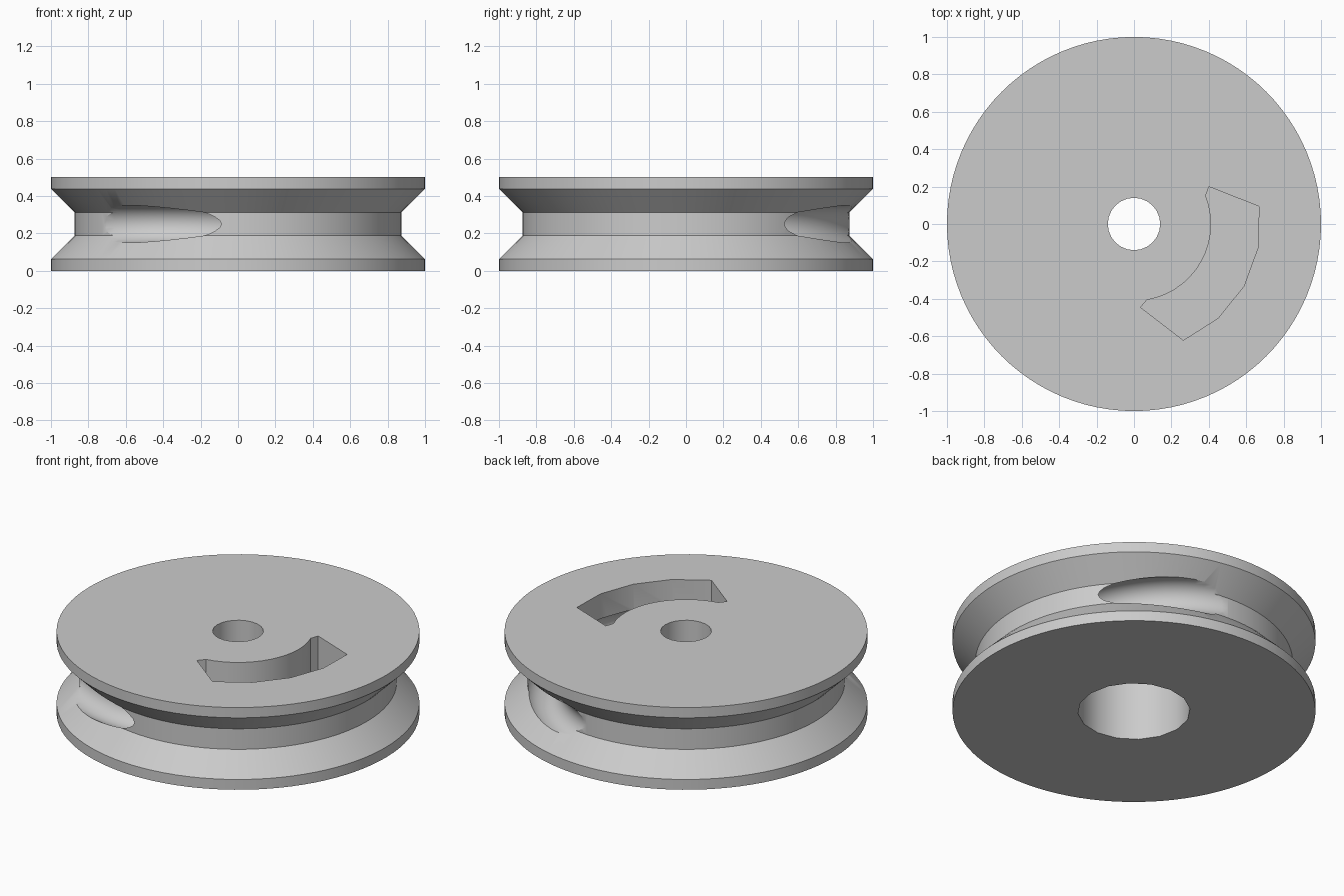
import bpy, bmesh, math
from mathutils import Vector

cube = bpy.data.objects.get("Cube")
if cube:
    bpy.data.objects.remove(cube, do_unlink=True)

# Single grey material
grey = bpy.data.materials.new("light_grey")
grey.use_nodes = True
COLOUR = (0.6, 0.6, 0.6, 1)
grey.diffuse_color = COLOUR
grey.node_tree.nodes["Principled BSDF"].inputs["Base Color"].default_value = COLOUR


def polar(radius, degrees):
    a = math.radians(degrees)
    return radius * math.cos(a), radius * math.sin(a)


def make_object(name, bm):
    bmesh.ops.recalc_face_normals(bm, faces=bm.faces)
    mesh = bpy.data.meshes.new(name)
    bm.to_mesh(mesh)
    bm.free()
    mesh.materials.append(grey)
    obj = bpy.data.objects.new(name, mesh)
    bpy.context.collection.objects.link(obj)
    return obj


def lathe(name, profile, sides):
    """Stack rings of (radius, z) and cap both ends."""
    bm = bmesh.new()
    rings = []
    for r, z in profile:
        rings.append([bm.verts.new((*polar(r, 360 * i / sides), z)) for i in range(sides)])
    for low, high in zip(rings, rings[1:]):
        for i in range(sides):
            j = (i + 1) % sides
            bm.faces.new((low[i], low[j], high[j], high[i]))
    bm.faces.new(rings[0])
    bm.faces.new(rings[-1])
    return make_object(name, bm)


def prism(name, outline, bottom, top):
    bm = bmesh.new()
    face = bm.faces.new([bm.verts.new((x, y, bottom)) for x, y in outline])
    result = bmesh.ops.extrude_face_region(bm, geom=[face])
    verts = [v for v in result["geom"] if isinstance(v, bmesh.types.BMVert)]
    bmesh.ops.translate(bm, verts=verts, vec=Vector((0, 0, top - bottom)))
    return make_object(name, bm)


# Grooved wheel
wheel = lathe("pulley_wheel", [(1, 0), (1, 0.0625), (0.875, 0.1875),
                               (0.875, 0.3125), (1, 0.4375), (1, 0.5)], 96)

# Axle hole and wider bore below it
axle = lathe("axle_hole_cutter", [(0.14, 0.2), (0.14, 0.6)], 24)
bore = lathe("bore_cutter", [(0.31, -0.1), (0.31, 0.37)], 16)

# Curved pocket in the upper face
MID = -29.5
outer = [polar(0.675, MID + 18.75 * k) for k in range(-2, 3)]
inner = [polar(0.412, MID + 51 - 102 * k / 14) for k in range(15)]
outline = outer + [polar(0.447, MID + 56)] + inner + [polar(0.447, MID - 56)]
pocket = prism("pocket_cutter", outline, 0.125, 0.6)

# Cord tunnel running from the groove past the pocket and back out
cx, cy = polar(-0.247, MID)
bpy.ops.mesh.primitive_torus_add(major_radius=0.9, minor_radius=0.1, major_segments=96,
                                 minor_segments=32, location=(cx, cy, 0.25))
tunnel = bpy.context.object
tunnel.name = "cord_tunnel_cutter"
tunnel.data.materials.append(grey)

for cutter in (axle, bore, pocket, tunnel):
    cutter.hide_render = True
    cutter.hide_set(True)
    mod = wheel.modifiers.new(cutter.name, 'BOOLEAN')
    mod.operation = 'DIFFERENCE'
    mod.solver = 'EXACT'
    mod.object = cutter

# Bake the cuts, then shade smooth with crisp edges
bpy.ops.object.select_all(action='DESELECT')
bpy.context.view_layer.objects.active = wheel
wheel.select_set(True)
for mod in list(wheel.modifiers):
    bpy.ops.object.modifier_apply(modifier=mod.name)
for cutter in (axle, bore, pocket, tunnel):
    bpy.data.objects.remove(cutter, do_unlink=True)
bpy.ops.object.shade_smooth_by_angle(angle=math.radians(30))
